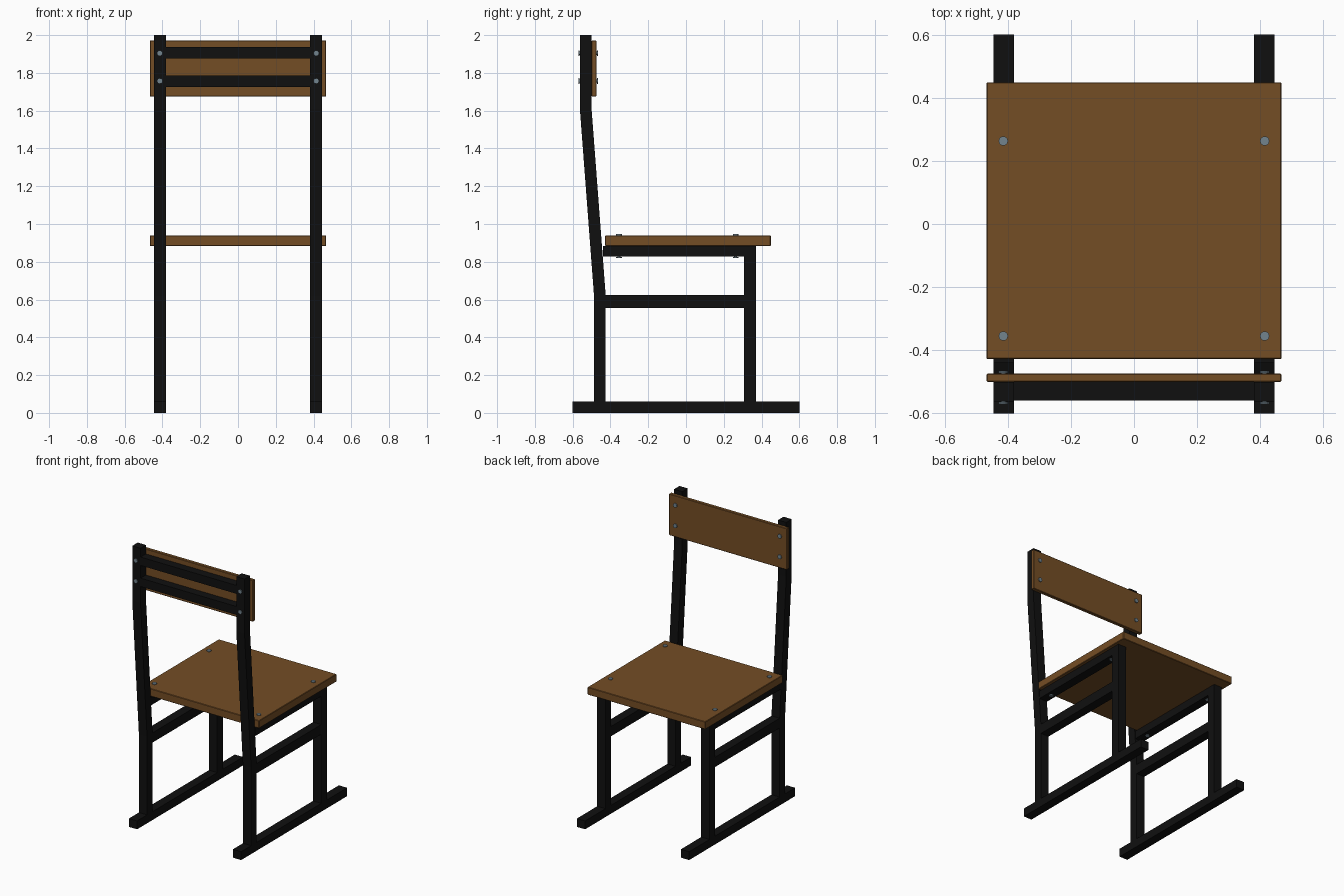
import bpy, bmesh
from mathutils import Matrix

if "Cube" in bpy.data.objects:
    bpy.data.objects.remove(bpy.data.objects["Cube"])


def material(name, rgb):
    m = bpy.data.materials.new(name)
    m.diffuse_color = (*rgb, 1)
    m.use_nodes = True
    m.node_tree.nodes["Principled BSDF"].inputs["Base Color"].default_value = m.diffuse_color
    return m


BLACK = material("black metal", (0.005, 0.005, 0.005))
WOOD = material("brown wood", (0.175, 0.075, 0.018))
STEEL = material("bolt steel", (0.17, 0.23, 0.27))


def add(name, bm, mat):
    bmesh.ops.recalc_face_normals(bm, faces=bm.faces)
    me = bpy.data.meshes.new(name)
    bm.to_mesh(me)
    bm.free()
    me.materials.append(mat)
    ob = bpy.data.objects.new(name, me)
    bpy.context.collection.objects.link(ob)
    return ob


def box(name, x, y, z, mat, bevel=0.0):
    bm = bmesh.new()
    bmesh.ops.create_cube(bm, size=1)
    for v in bm.verts:
        v.co = [a + (b - a) * (c + 0.5) for (a, b), c in zip((x, y, z), v.co)]
    if bevel:
        bmesh.ops.bevel(bm, geom=bm.edges[:], offset=bevel, segments=1, affect='EDGES')
    return add(name, bm, mat)


def bolt(name, centre, length, axis):
    # shank with a wide head at each end
    bm = bmesh.new()
    for r, d, off in ((0.008, length, 0), (0.015, 0.006, length / 2 - 0.003),
                      (0.015, 0.006, 0.003 - length / 2)):
        rot = Matrix.Rotation(1.5707963, 4, 'X') if axis == 'Y' else Matrix()
        bmesh.ops.create_cone(bm, cap_ends=True, segments=12, radius1=r, radius2=r, depth=d,
                              matrix=Matrix.Translation(centre) @ rot @ Matrix.Translation((0, 0, off)))
    add(name, bm, STEEL)


# bent rear post outline (y, z)
POST = [(-0.487, 0.06), (-0.425, 0.06), (-0.425, 0.62), (-0.5, 1.61),
        (-0.5, 2.0), (-0.562, 2.0), (-0.562, 1.61), (-0.487, 0.62)]

for side, s in (("left", -1), ("right", 1)):
    xs = tuple(sorted((s * 0.38, s * 0.445)))
    # side frame
    box(f"runner_{side}", xs, (-0.6, 0.6), (0, 0.06), BLACK)
    box(f"front_leg_{side}", xs, (0.307, 0.37), (0.06, 0.884), BLACK)
    box(f"seat_rail_{side}", xs, (-0.44, 0.307), (0.828, 0.884), BLACK)
    box(f"middle_rail_{side}", xs, (-0.43, 0.307), (0.555, 0.625), BLACK)
    bm = bmesh.new()
    face = bm.faces.new([bm.verts.new((xs[0], y, z)) for y, z in POST])
    ext = bmesh.ops.extrude_face_region(bm, geom=[face])
    for v in ext["geom"]:
        if isinstance(v, bmesh.types.BMVert):
            v.co.x = xs[1]
    add(f"rear_post_{side}", bm, BLACK)
    # bolts through seat and backrest
    for i, y in enumerate((-0.355, 0.263)):
        bolt(f"seat_bolt_{side}_{i}", (s * 0.414, y, 0.883), 0.126, 'Z')
    for i, z in enumerate((1.757, 1.904)):
        bolt(f"back_bolt_{side}_{i}", (s * 0.414, -0.518, z), 0.104, 'Y')

# wooden panels
box("seat", (-0.467, 0.467), (-0.428, 0.449), (0.884, 0.939), WOOD, 0.003)
box("backrest", (-0.467, 0.467), (-0.5, -0.474), (1.675, 1.972), WOOD, 0.003)
# crossbars behind the backrest
for n, z in (("lower", 1.725), ("upper", 1.876)):
    box(f"crossbar_{n}", (-0.385, 0.385), (-0.56, -0.5), (z, z + 0.06), BLACK)
